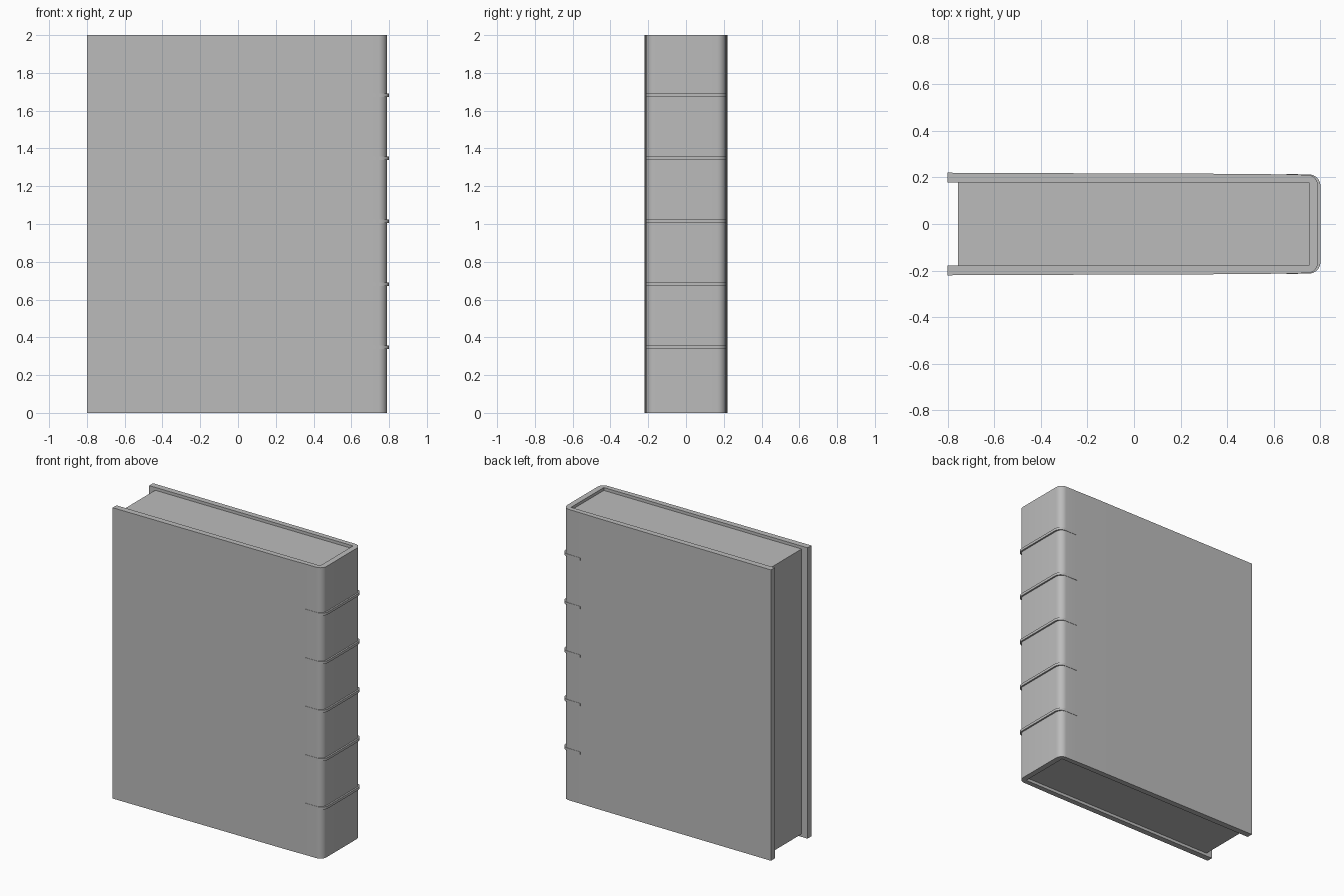
import bpy, bmesh, math

cube = bpy.data.objects.get("Cube")
if cube:
    bpy.data.objects.remove(cube, do_unlink=True)

# One plain grey for the whole book
grey = bpy.data.materials.new("plain grey")
grey.use_nodes = True
GREY = (0.5, 0.5, 0.5, 1.0)
grey.diffuse_color = GREY
grey.node_tree.nodes["Principled BSDF"].inputs["Base Color"].default_value = GREY


def mirrored(half):
    """Close a half outline (y > 0) by mirroring it across y = 0."""
    return half + [(x, -y) for x, y in reversed(half)]


def corner(cx, cy, rx, ry, steps=8):
    """Quarter round from the cover side to the spine, as outline points."""
    return [(cx + rx * math.sin(a), cy + ry * math.cos(a))
            for a in (math.pi / 2 * i / steps for i in range(steps + 1))]


def strip(name, outer, inner, z0, z1):
    """Upright U-shaped wall between two matching open outlines."""
    bm = bmesh.new()
    rings = [[bm.verts.new((x, y, z)) for x, y in line]
             for line, z in ((outer, z0), (outer, z1), (inner, z1), (inner, z0))]
    for i in range(len(outer) - 1):
        for k in range(4):
            a, b = rings[k], rings[(k + 1) % 4]
            bm.faces.new((a[i], a[i + 1], b[i + 1], b[i]))
    for end in (0, -1):
        bm.faces.new([r[end] for r in rings])
    return finish(name, bm)


def finish(name, bm):
    bmesh.ops.remove_doubles(bm, verts=bm.verts, dist=1e-5)
    bmesh.ops.dissolve_degenerate(bm, edges=bm.edges, dist=1e-5)
    bmesh.ops.recalc_face_normals(bm, faces=bm.faces)
    mesh = bpy.data.meshes.new(name)
    bm.to_mesh(mesh)
    bm.free()
    mesh.materials.append(grey)
    obj = bpy.data.objects.new(name, mesh)
    bpy.context.collection.objects.link(obj)
    bpy.ops.object.select_all(action='DESELECT')
    obj.select_set(True)
    bpy.context.view_layer.objects.active = obj
    bpy.ops.object.shade_smooth_by_angle(angle=math.radians(35))
    return obj


# Cover: boards thin slightly toward the spine, then turn a rounded corner
boards = [(-0.80, 0.22), (-0.61, 0.219), (-0.05, 0.217), (0.51, 0.215), (0.66, 0.212)]
outer_half = boards + corner(0.743, 0.165, 0.046, 0.046)
inner_half = [(min(x, 0.75), 0.178) for x, y in outer_half[:-1]] + [(0.75, 0.165)]
strip("cover", mirrored(outer_half), mirrored(inner_half), 0.0, 2.0)

# Page block: set in from the cover at the top, bottom and fore edge
bm = bmesh.new()
bmesh.ops.create_cube(bm, size=1.0)
for v in bm.verts:
    v.co.x = 0.75 if v.co.x > 0 else -0.755
    v.co.y *= 0.356
    v.co.z = 1.98 if v.co.z > 0 else 0.02
finish("page_block", bm)

# Raised bands: wrap the spine and sink into the boards at both ends
band_half = [(0.655, 0.2145), (0.70, 0.2135)] + corner(0.75, 0.163, 0.05, 0.05)
core_half = [(0.655, 0.205), (0.70, 0.204)] + corner(0.745, 0.163, 0.035, 0.04)
for i in range(5):
    z = 0.348 + i * 0.3335
    strip(f"spine_band_{i + 1}", mirrored(band_half), mirrored(core_half),
          z - 0.009, z + 0.009)
